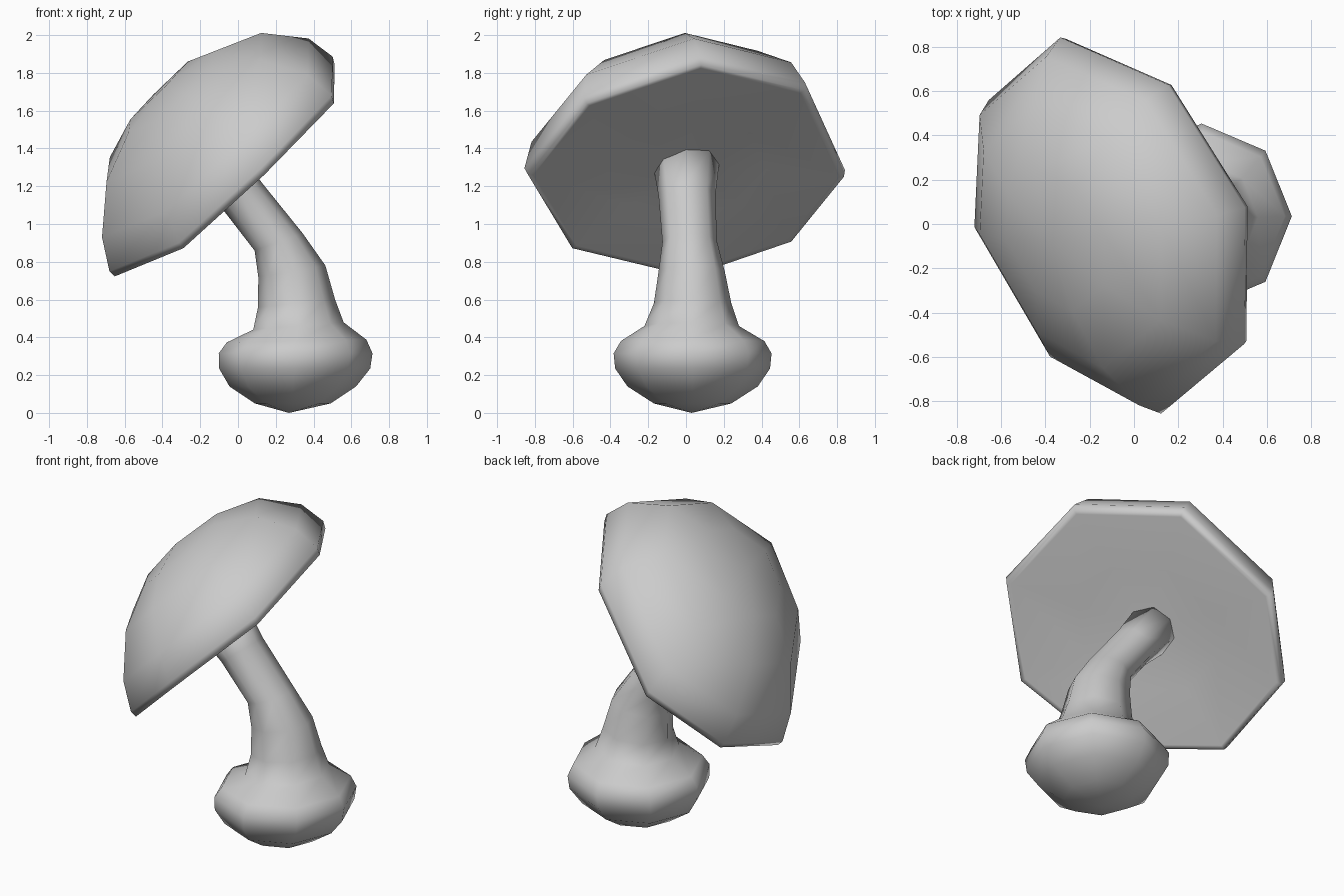
import bpy, bmesh
from math import sin, cos, pi, radians
from mathutils import Vector

if "Cube" in bpy.data.objects:
    bpy.data.objects.remove(bpy.data.objects["Cube"])


def skin(name, rings, start=None, end=None, angle=120):
    """Join a list of 8-point rings, closing each end on a point or a flat face."""
    bm = bmesh.new()
    loops = [[bm.verts.new(p) for p in ring] for ring in rings]
    n = len(loops[0])
    for a, b in zip(loops, loops[1:]):
        for i in range(n):
            j = (i + 1) % n
            bm.faces.new((a[i], a[j], b[j], b[i]))
    for loop, tip in ((loops[0], start), (loops[-1], end)):
        if tip is None:
            bm.faces.new(loop)
        else:
            v = bm.verts.new(tip)
            for i in range(n):
                bm.faces.new((loop[i], loop[(i + 1) % n], v))
    bmesh.ops.recalc_face_normals(bm, faces=bm.faces)
    mesh = bpy.data.meshes.new(name)
    bm.to_mesh(mesh)
    bm.free()
    mesh.shade_smooth()
    mesh.set_sharp_from_angle(angle=radians(angle))
    obj = bpy.data.objects.new(name, mesh)
    bpy.context.collection.objects.link(obj)
    return obj


# Bulbous foot and bent stem: x, y, z, radius, side-to-side radius, lean
path = [
    (.29, .035, .05, .20, .205, 0), (.29, .035, .14, .335, .345, 0),
    (.30, .035, .235, .40, .41, 0), (.305, .035, .315, .407, .418, 0),
    (.31, .035, .38, .37, .38, .02), (.32, .03, .46, .24, .25, .08),
    (.31, .035, .58, .205, .205, .10), (.285, .03, .75, .18, .175, .17),
    (.215, .02, .905, .135, .145, .35), (.025, .005, 1.145, .125, .15, .67),
    (-.12, 0, 1.315, .15, .175, .75),
]
stem_rings = []
for x, y, z, r, ry, lean in path:
    ring = []
    for i in range(8):
        a = i * pi / 4
        ring.append(Vector((x + r * cos(a) * cos(lean), y + ry * sin(a),
                            z + r * cos(a) * sin(lean))))
    stem_rings.append(ring)
skin("stem", stem_rings, start=(.27, .03, 0))

# Tilted, slightly irregular eight-sided cap
rim = [Vector(p) for p in (
    (.14, -.84, 1.26), (.51, -.53, 1.64), (.515, .08, 1.845), (.17, .63, 1.71),
    (-.31, .84, 1.25), (-.63, .56, .905), (-.655, .02, .72), (-.29, -.605, .87))]
centre = sum(rim, Vector()) / 8
up = (rim[0] - rim[4]).cross(rim[2] - rim[6]).normalized()
side = (rim[2] - rim[6]).normalized()


def cap_point(p, scale, height, shift=0):
    return centre + (p - centre) * scale + up * height + side * shift


# Underside, rim, then dome: scale, height, sideways shift
profile = [
    (.5, .035, 0), (.96, .0, 0), (.995, 0, 0), (1.01, .04, .01),
    (.935, .20, .045), (.70, .40, .075), (.38, .51, .08),
]
cap_rings = [[cap_point(p, *step) for p in rim] for step in profile]
skin("cap", cap_rings, start=cap_point(centre, 0, .04),
     end=cap_point(centre, 0, .555, .085))
